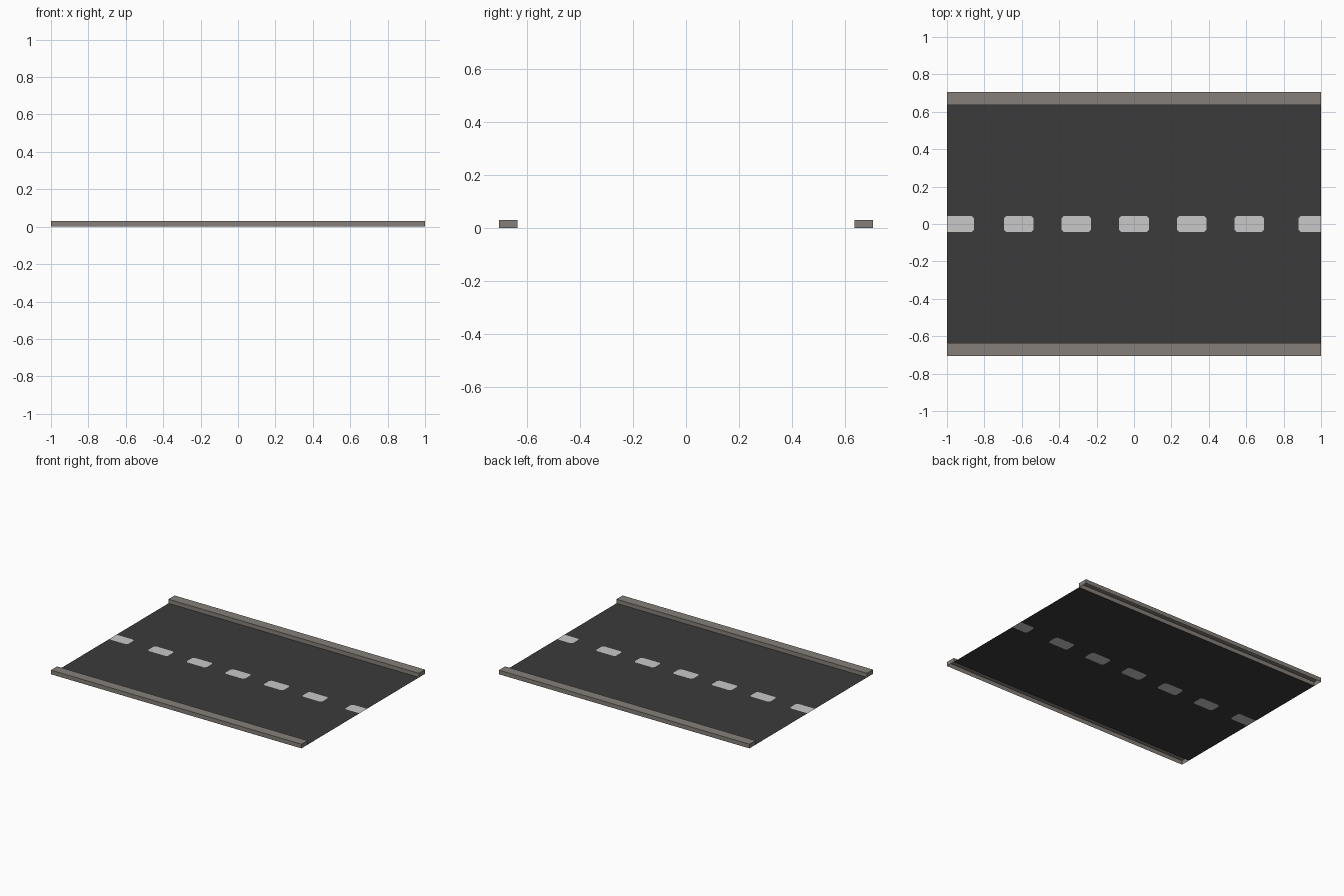
import bpy, bmesh
from mathutils import Vector

if "Cube" in bpy.data.objects:
    bpy.data.objects.remove(bpy.data.objects["Cube"])


def material(name, rgb):
    m = bpy.data.materials.new(name)
    m.diffuse_color = (*rgb, 1)
    m.use_nodes = True
    m.node_tree.nodes["Principled BSDF"].inputs["Base Color"].default_value = m.diffuse_color
    return m


asphalt = material("asphalt", (0.043, 0.043, 0.043))
paint = material("white_paint", (0.58, 0.58, 0.58))
stone = material("kerb_stone", (0.235, 0.212, 0.19))

ROAD_Y, KERB_Y, KERB_H = 0.635, 0.705, 0.03
DASH_Y, CHAMFER = 0.043, 0.012


def make_object(name, bm, *mats):
    mesh = bpy.data.meshes.new(name)
    bm.to_mesh(mesh)
    bm.free()
    for m in mats:
        mesh.materials.append(m)
    ob = bpy.data.objects.new(name, mesh)
    bpy.context.collection.objects.link(ob)
    return ob


def cut(bm, faces, co, no):
    geom = set(faces)
    for f in faces:
        geom.update(f.edges)
        geom.update(f.verts)
    bmesh.ops.bisect_plane(bm, geom=list(geom), plane_co=co, plane_no=no, dist=1e-6)


# Road sheet with the dashes cut into it
dashes = [(-1.0, -0.855)]
dashes += [(i * 0.308 - 0.079, i * 0.308 + 0.079) for i in range(-2, 3)]
dashes += [(0.88, 1.0)]

bm = bmesh.new()
bm.faces.new([bm.verts.new(p) for p in
              ((-1, -ROAD_Y, 0), (1, -ROAD_Y, 0), (1, ROAD_Y, 0), (-1, ROAD_Y, 0))])
for y in (-DASH_Y, DASH_Y):
    cut(bm, bm.faces[:], (0, y, 0), (0, 1, 0))
for pair in dashes:
    for x in pair:
        if abs(x) < 1:
            middle = [f for f in bm.faces if abs(f.calc_center_bounds().y) < 0.01]
            cut(bm, middle, (x, 0, 0), (1, 0, 0))

# Trim the dash corners, then paint the dashes
for a, b in dashes:
    def dash_face():
        return min(bm.faces, key=lambda f: (f.calc_center_bounds()
                                            - Vector(((a + b) / 2, 0, 0))).length)
    for x, sx in ((a, -1), (b, 1)):
        if abs(x) < 1:
            for sy in (-1, 1):
                cut(bm, [dash_face()], (x - sx * CHAMFER, sy * DASH_Y, 0), (sx, sy, 0))
    dash_face().material_index = 1
make_object("road", bm, asphalt, paint)

# Kerbs: box shells open underneath
for name, side in (("front_kerb", -1), ("back_kerb", 1)):
    bm = bmesh.new()
    bmesh.ops.create_cube(bm, size=1)
    bmesh.ops.scale(bm, vec=(2, KERB_Y - ROAD_Y, KERB_H), verts=bm.verts)
    bmesh.ops.translate(bm, vec=(0, side * (KERB_Y + ROAD_Y) / 2, KERB_H / 2), verts=bm.verts)
    bottom = [f for f in bm.faces if f.normal.z < -0.9]
    bmesh.ops.delete(bm, geom=bottom, context='FACES_ONLY')
    make_object(name, bm, stone)
